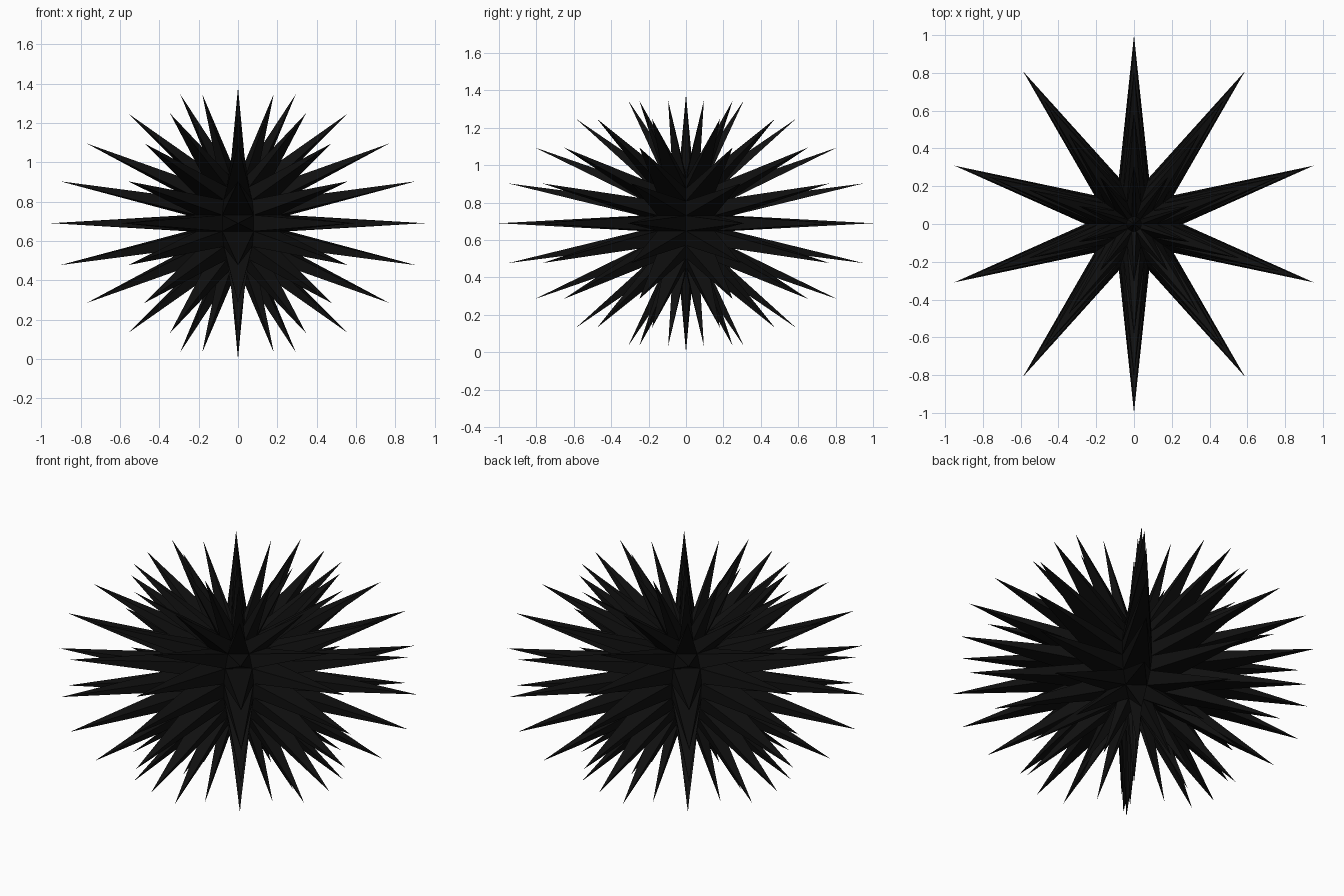
import bpy, bmesh
from math import sin, cos, radians

if "Cube" in bpy.data.objects:
    bpy.data.objects.remove(bpy.data.objects["Cube"])

CORE = 0.262          # radius of the valleys between spikes
TIP, TIP_Z = 1.0, 0.69  # spike reach sideways and upwards
SEG, ROWS = 10, 9


def point(az, el, r, rz):
    a, e = radians(az), radians(el)
    return (r * cos(e) * cos(a), r * cos(e) * sin(a), TIP_Z + rz * sin(e))


bm = bmesh.new()

# Valley grid: rings of core points halfway between the spike rows
rings = [[bm.verts.new(point(36 * i, -81 + 18 * j, CORE, CORE)) for i in range(SEG)]
         for j in range(ROWS + 1)]


def spike(base, az, el):
    tip = bm.verts.new(point(az, el, TIP, TIP_Z))
    for a, b in zip(base, base[1:] + base[:1]):
        bm.faces.new((a, b, tip))


# One four-sided spike per grid cell
for j in range(ROWS):
    for i in range(SEG):
        k = (i + 1) % SEG
        spike([rings[j][i], rings[j][k], rings[j + 1][k], rings[j + 1][i]],
              36 * i + 18, -72 + 18 * j)

# Ten-sided spikes at the poles
spike(rings[-1], 0, 90)
spike(rings[0][::-1], 0, -90)

bmesh.ops.recalc_face_normals(bm, faces=bm.faces)
mesh = bpy.data.meshes.new("spiky_ball")
bm.to_mesh(mesh)
bm.free()
ball = bpy.data.objects.new("spiky_ball", mesh)
bpy.context.collection.objects.link(ball)

# Near-black finish
mat = bpy.data.materials.new("black")
mat.diffuse_color = (0.005, 0.005, 0.005, 1)
mat.use_nodes = True
mat.node_tree.nodes["Principled BSDF"].inputs["Base Color"].default_value = mat.diffuse_color
mesh.materials.append(mat)
